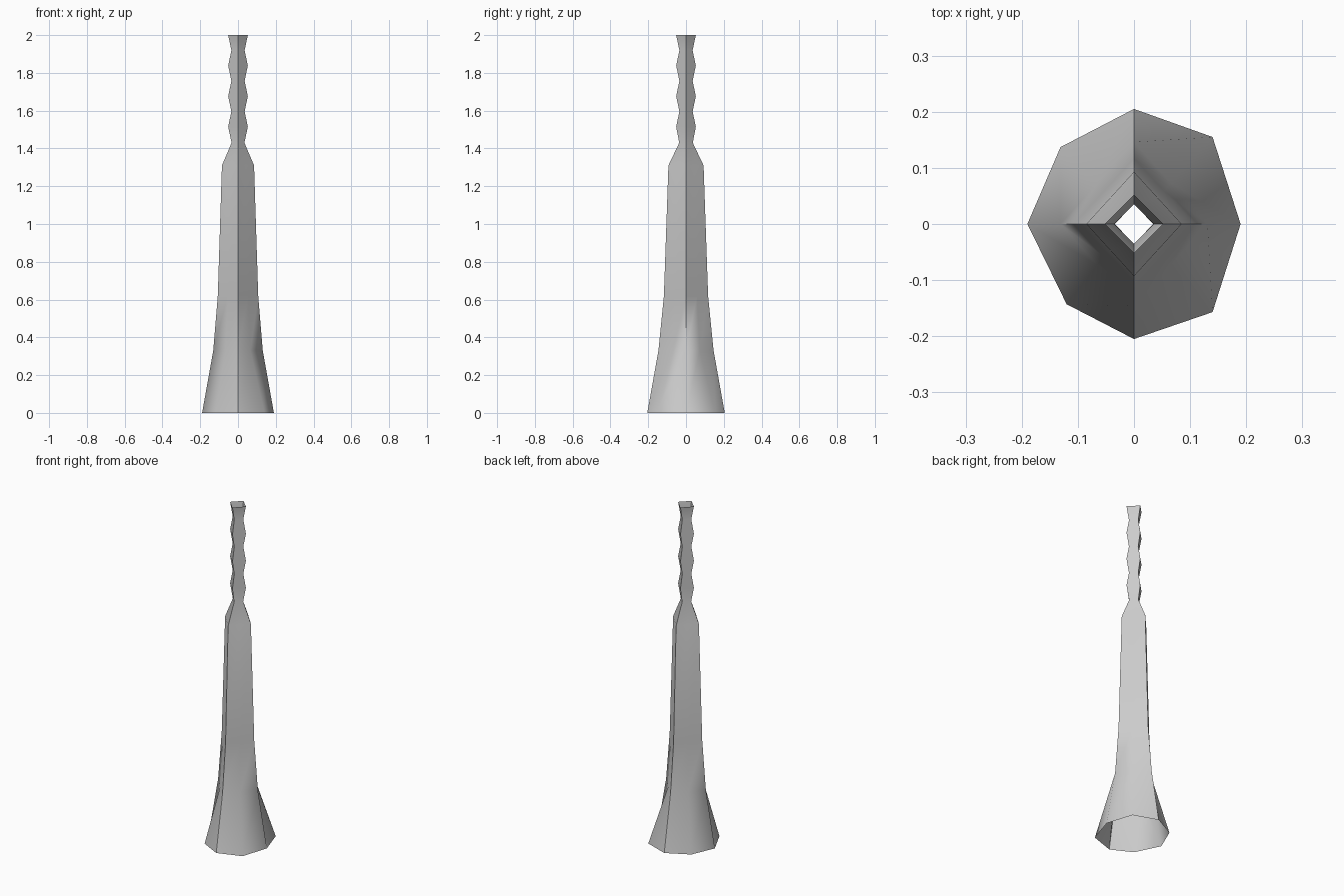
import bpy, bmesh, math

cube = bpy.data.objects.get("Cube")
if cube:
    bpy.data.objects.remove(cube, do_unlink=True)

# Plain grey material
grey = bpy.data.materials.new("plain grey")
grey.use_nodes = True
colour = (0.6, 0.6, 0.6, 1.0)
grey.diffuse_color = colour
grey.node_tree.nodes["Principled BSDF"].inputs["Base Color"].default_value = colour

# Flared eight-sided foot outline, slightly irregular
FOOT = [(0.19, 0), (0.14, 0.155), (0, 0.205), (-0.131, 0.137),
        (-0.19, 0), (-0.12, -0.143), (0, -0.205), (0.14, -0.157)]

# Diamond sections of the shaft: height, half width in x, half width in y
SECTIONS = [(0.33, 0.131, 0.146), (0.62, 0.107, 0.117),
            (1.31, 0.085, 0.093), (1.43, 0.034, 0.036)]
# Rippled neck: alternating wide and narrow sections
for i in range(7):
    r = 0.052 if i % 2 == 0 else 0.035
    SECTIONS.append((1.515 + i * 0.485 / 6, r, r))


def diamond(rx, ry):
    """Four corners with the midpoint of each side between them."""
    c = [(rx, 0), (0, ry), (-rx, 0), (0, -ry)]
    pts = []
    for i in range(4):
        a, b = c[i], c[(i + 1) % 4]
        pts += [a, ((a[0] + b[0]) / 2, (a[1] + b[1]) / 2)]
    return pts


# Open tube lofted from the foot through all shaft sections
bm = bmesh.new()
rings = [[bm.verts.new((x, y, 0)) for x, y in FOOT]]
for z, rx, ry in SECTIONS:
    rings.append([bm.verts.new((x, y, z)) for x, y in diamond(rx, ry)])
for low, high in zip(rings, rings[1:]):
    for i in range(8):
        j = (i + 1) % 8
        bm.faces.new((low[i], low[j], high[j], high[i]))

mesh = bpy.data.meshes.new("flared_shaft")
bm.to_mesh(mesh)
bm.free()
mesh.materials.append(grey)
shaft = bpy.data.objects.new("flared_shaft", mesh)
bpy.context.collection.objects.link(shaft)

# Smooth foot, crisp corners on the shaft
bpy.ops.object.select_all(action='DESELECT')
shaft.select_set(True)
bpy.context.view_layer.objects.active = shaft
bpy.ops.object.shade_smooth_by_angle(angle=math.radians(62))
